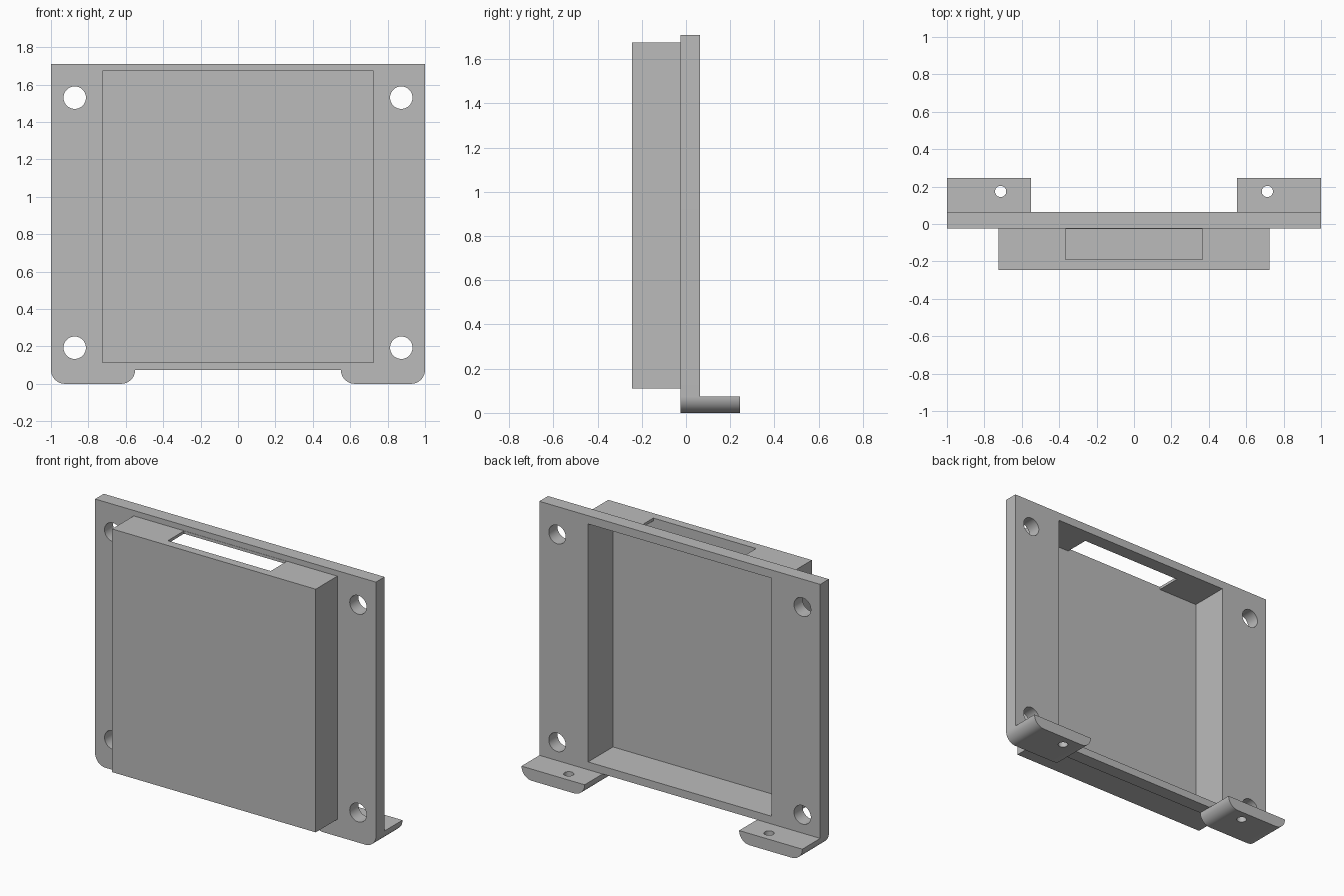
import bpy, bmesh, math
from mathutils import Matrix, Vector

cube = bpy.data.objects.get("Cube")
if cube:
    bpy.data.objects.remove(cube, do_unlink=True)

grey = bpy.data.materials.new("plain grey")
grey.use_nodes = True
grey.diffuse_color = (0.5, 0.5, 0.5, 1)
grey.node_tree.nodes["Principled BSDF"].inputs["Base Color"].default_value = (0.5, 0.5, 0.5, 1)

# Main dimensions
TOP, FOOT_H, FOOT_IN = 1.71, 0.075, 0.55
FRONT, PLATE_F, PLATE_B, BACK = -0.245, -0.025, 0.063, 0.245


def finish(bm, name):
    bmesh.ops.recalc_face_normals(bm, faces=bm.faces)
    mesh = bpy.data.meshes.new(name)
    bm.to_mesh(mesh)
    bm.free()
    mesh.materials.append(grey)
    obj = bpy.data.objects.new(name, mesh)
    bpy.context.collection.objects.link(obj)
    return obj


def extrude(name, outline, y0, y1):
    """Extrude an x-z outline from y0 to y1."""
    bm = bmesh.new()
    face = bm.faces.new([bm.verts.new((x, y0, z)) for x, z in outline])
    grown = bmesh.ops.extrude_face_region(bm, geom=[face])["geom"]
    verts = [v for v in grown if isinstance(v, bmesh.types.BMVert)]
    bmesh.ops.translate(bm, verts=verts, vec=(0, y1 - y0, 0))
    return finish(bm, name)


def block(name, half_x, y0, y1, z0, z1):
    return extrude(name, [(-half_x, z0), (half_x, z0), (half_x, z1), (-half_x, z1)], y0, y1)


def drill(name, place, radius, along_y):
    bm = bmesh.new()
    turn = Matrix.Rotation(math.pi / 2, 4, "X") if along_y else Matrix()
    bmesh.ops.create_cone(bm, cap_ends=True, segments=48, radius1=radius, radius2=radius,
                          depth=0.3, matrix=Matrix.Translation(Vector(place)) @ turn)
    return finish(bm, name)


def cut(obj, cutters):
    """Subtract the cutters for good, then discard them."""
    bpy.context.view_layer.objects.active = obj
    for cutter in cutters:
        cutter.hide_render = True
        mod = obj.modifiers.new("cut", "BOOLEAN")
        mod.operation, mod.solver, mod.object = "DIFFERENCE", "EXACT", cutter
        bpy.ops.object.modifier_apply(modifier=mod.name)
        bpy.data.objects.remove(cutter, do_unlink=True)


def foot_outline(side):
    """Foot end profile with rounded lower corners, running left to right."""
    r = FOOT_H
    points = []
    for cx, start in ((FOOT_IN + r, math.pi), (1 - r, 1.5 * math.pi)):
        for i in range(13):
            a = start + i * math.pi / 24
            points.append((side * (cx + r * math.cos(a)), r + r * math.sin(a)))
    return points if side > 0 else points[::-1]


def pocket():
    return block("pocket_cutter", 0.653, -0.19, 0.2, 0.125, 1.657)


# Back plate with the front ends of the feet, pocket opening and corner holes
plate = extrude("back_plate", foot_outline(-1) + foot_outline(1) + [(1, TOP), (-1, TOP)],
                PLATE_F, PLATE_B)
cut(plate, [pocket()] + [drill("hole_cutter", (x, 0, z), 0.06, True)
                         for x in (-0.873, 0.873) for z in (0.193, 1.53)])

# Hollow cover box with a slot in its top wall
cover = block("cover_box", 0.725, FRONT, PLATE_F, 0.11, 1.675)
cut(cover, [pocket(), block("slot_cutter", 0.366, -0.19, PLATE_F - 0.002, 1.5, 1.8)])

# Feet with screw holes
feet = []
for side, word in ((1, "left"), (-1, "right")):
    foot = extrude(word + "_foot", foot_outline(side), PLATE_B, BACK)
    cut(foot, [drill("screw_cutter", (side * 0.713, 0.174, 0.04), 0.03, False)])
    feet.append(foot)

# Smooth round surfaces, keep edges sharp
bpy.ops.object.select_all(action="DESELECT")
for obj in [plate, cover] + feet:
    obj.select_set(True)
bpy.context.view_layer.objects.active = plate
bpy.ops.object.shade_smooth_by_angle(angle=math.radians(30))
